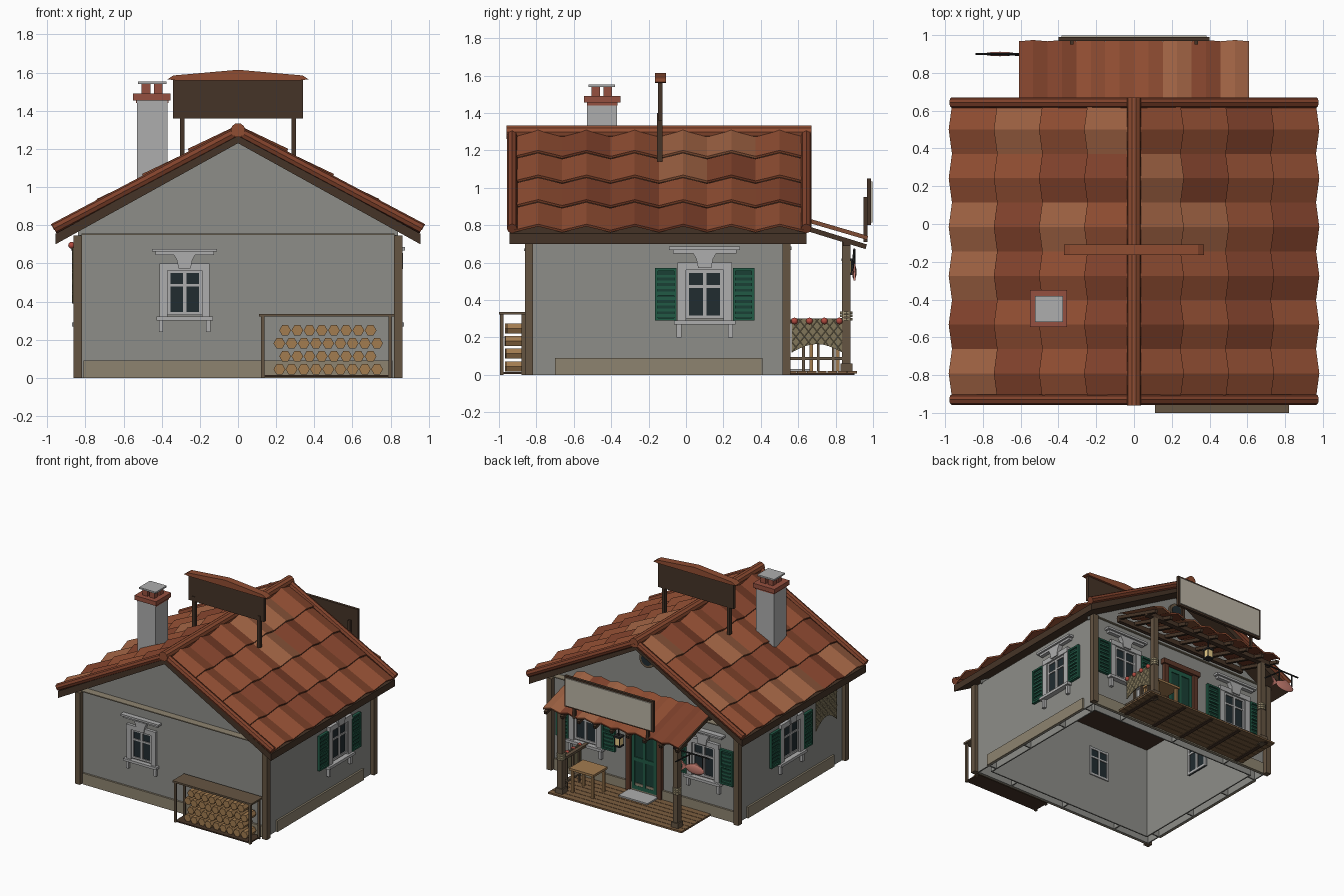
import bpy, bmesh, math, random
from mathutils import Matrix, Vector as V

if "Cube" in bpy.data.objects:
    bpy.data.objects.remove(bpy.data.objects["Cube"])
random.seed(4)
I = Matrix()
mats = {}
COL = dict(wall=(.27, .27, .25), trim=(.42, .42, .42), dark=(.06, .034, .02), wood=(.13, .09, .055),
           plank=(.2, .11, .05), tan=(.27, .23, .16), green=(.015, .1, .06), glass=(.015, .025, .03),
           tile0=(.28, .075, .032), tile1=(.22, .055, .025), tile2=(.34, .12, .055), black=(.02, .02, .02),
           brick=(.3, .08, .05), log=(.36, .2, .08), cream=(.5, .46, .38), red=(.45, .07, .05), shut=(.01, .05, .035),
           net=(.22, .18, .1), rope=(.36, .3, .18), lamp=(.8, .6, .25), fish=(.55, .2, .16), door=(.11, .04, .022))


def mat(c):
    if c not in mats:
        mats[c] = bpy.data.materials.new(c)
        mats[c].diffuse_color = (*COL[c], 1)
    return mats[c]


def mesh(name, vs, fs, col, M=I):
    me = bpy.data.meshes.new(name)
    me.from_pydata([M @ V(v) for v in vs], [], fs)
    bm = bmesh.new()
    bm.from_mesh(me)
    bmesh.ops.recalc_face_normals(bm, faces=bm.faces)
    bm.to_mesh(me)
    bm.free()
    me.materials.append(mat(col))
    ob = bpy.data.objects.new(name, me)
    bpy.context.collection.objects.link(ob)
    return ob


def boxes(name, col, items, M=I):
    vs, fs = [], []
    for x0, x1, y0, y1, z0, z1 in items:
        n = len(vs)
        vs += [(x, y, z) for z in (z0, z1) for x, y in ((x0, y0), (x1, y0), (x1, y1), (x0, y1))]
        fs += [[n + i for i in f] for f in ((0, 1, 2, 3), (4, 5, 6, 7), (0, 1, 5, 4), (1, 2, 6, 5), (2, 3, 7, 6), (3, 0, 4, 7))]
    return mesh(name, vs, fs, col, M)


def prism(name, col, pts, y0, y1, M=I):
    n = len(pts)
    vs = [(x, y, z) for y in (y0, y1) for x, z in pts]
    fs = [list(range(n)), list(range(n, 2 * n))] + [[i, (i + 1) % n, n + (i + 1) % n, n + i] for i in range(n)]
    return mesh(name, vs, fs, col, M)


def rods(name, col, segs, r, n=8, M=I):
    vs, fs = [], []
    for a, b in segs:
        a, b = V(a), V(b)
        q = (b - a).to_track_quat('Z', 'Y')
        k = len(vs)
        for p in (a, b):
            vs += [p + q @ V((r * math.cos(t * math.tau / n), r * math.sin(t * math.tau / n), 0)) for t in range(n)]
        fs += [list(range(k, k + n)), list(range(k + n, k + 2 * n))]
        fs += [[k + i, k + (i + 1) % n, k + n + (i + 1) % n, k + n + i] for i in range(n)]
    return mesh(name, vs, fs, col, M)


def ball(name, col, c, size):
    bpy.ops.mesh.primitive_uv_sphere_add(segments=12, ring_count=8, location=c)
    o = bpy.context.object
    o.name, o.scale = name, size
    o.data.materials.append(mat(col))
    bpy.ops.object.shade_smooth()


def tiles(name, o, along, down, cols, rows, amp=.036, lift=.016, seg=4):
    """Rows of waved overlapping tiles, one random tint per tile."""
    o, along, down = V(o), V(along), V(down)
    nrm = along.cross(down).normalized()
    nrm = nrm if nrm.z > 0 else -nrm
    wave = lambda i: amp * (.5 - .5 * math.cos(math.tau * i / seg))
    vs, fs, tint = [], [], []
    for r in range(rows):
        for c in range(cols):
            k, t = len(vs), random.choice((0, 0, 1, 2))
            for d, h in ((r, 0), (r + 1, lift), (r + 1, lift - .014)):
                vs += [o + along * (c + i / seg) + down * d + nrm * (h + wave(i)) for i in range(seg + 1)]
            for j in (0, seg + 1):
                for i in range(seg):
                    a = k + i + j
                    fs.append([a, a + 1, a + seg + 2, a + seg + 1])
                    tint.append(t)
    ob = mesh(name, vs, fs, 'tile0')
    ob.data.materials.append(mat('tile1'))
    ob.data.materials.append(mat('tile2'))
    for p, t in zip(ob.data.polygons, tint):
        p.material_index = t


def window(name, loc, deg, s=1, shutters=True):
    M = Matrix.Translation(loc) @ Matrix.Rotation(math.radians(deg), 4, 'Z') @ Matrix.Scale(s, 4)
    boxes(name + '_glass', 'glass', [(-.1, .1, -.004, .004, .1, .37), (-.1, .1, .07, .092, .1, .37)], M)
    boxes(name + '_frame', 'trim', [
        (-.145, -.1, -.022, .01, .09, .38), (.1, .145, -.022, .01, .09, .38), (-.145, .145, -.026, .01, .36, .4),
        (-.165, .165, -.04, .01, .068, .09), (-.15, -.125, -.025, .01, 0, .07), (.125, .15, -.025, .01, 0, .07),
        (-.19, .19, -.045, .01, .468, .485), (-.17, .17, -.03, .01, .45, .468),
        (-.1, -.083, -.012, .098, .1, .37), (.083, .1, -.012, .098, .1, .37), (-.1, .1, -.012, .098, .1, .118),
        (-.1, .1, -.012, .098, .345, .362), (-.01, .01, -.012, .098, .1, .36), (-.1, .1, -.012, .098, .265, .28)], M)
    prism(name + '_keystone', 'trim', [(-.035, .37), (.035, .37), (.045, .42), (.065, .455), (-.065, .455), (-.045, .42)], -.035, .01, M)
    if shutters:
        it = []
        for u in (-.265, .15):
            it += [(u, u + .014, -.022, 0, .09, .37), (u + .101, u + .115, -.022, 0, .09, .37)]
            it += [(u, u + .115, -.022, 0, z, z + .014) for z in (.09, .225, .356)]
            it += [(u + .01, u + .105, -.018, 0, .11 + .03 * i, .125 + .03 * i) for i in range(8)]
        boxes(name + '_shutter_slats', 'green', it, M)
        boxes(name + '_shutter_backs', 'shut', [(u + .005, u + .11, -.01, .005, .092, .368) for u in (-.265, .15)], M)


def net(name, w, h, M):
    """Fishing net: thin sagging sheet with diagonal ropes, in local x-z."""
    sag = lambda x: .25 * h * math.sin(math.pi * min(max(x / w, 0), 1))
    pts = [(w * i / 8, sag(w * i / 8)) for i in range(9)] + [(w, h), (0, h)]
    prism(name, 'net', pts, -.003, .003, M)
    segs = []
    for i in range(-6, 7):
        for s in (1, -1):
            run = []
            for j in range(25):
                z = h * j / 24
                x = w * i / 6 + z * .8 if s == 1 else w - w * i / 6 - z * .8
                if 0 <= x <= w and z >= sag(x):
                    run.append((x, -.004, z))
            if len(run) > 1:
                segs.append((run[0], run[-1]))
    rods(name + '_ropes', 'rope', segs, .002, 4, M)


# outer walls, inner skin with ribs between, ceiling, gables
boxes('outer_walls', 'wall', [(-.83, .83, -.825, -.815, 0, .75), (-.83, .83, .51, .52, 0, .75),
                              (-.83, -.82, -.815, .51, 0, .75), (.82, .83, -.815, .51, 0, .75)])
boxes('inner_walls', 'wall', [(-.76, .76, -.755, -.745, 0, .74), (-.76, .76, .44, .45, 0, .74),
                              (-.76, -.75, -.745, .44, 0, .74), (.75, .76, -.745, .44, 0, .74)])
boxes('wall_ribs', 'wall', [(x, x + .01, y, y + .06, 0, .74) for x in (-.5, 0, .5) for y in (-.815, .45)] +
      [(x, x + .06, y, y + .01, 0, .74) for x in (-.82, .76) for y in (-.7, -.3, .1, .41)])
boxes('ceiling', 'dark', [(-.82, .82, -.815, .51, .74, .748)])
for n, y in (('front', -.78), ('back', .46)):
    prism(n + '_gable', 'wall', [(-.84, .74), (.84, .74), (.84, .77), (0, 1.24), (-.84, .77)], y, y + .02)
boxes('wall_ledges', 'tan', [(-.82, .82, -.84, -.77, .748, .756), (-.82, .82, .47, .535, .748, .756)])
boxes('plinth', 'tan', [(-.81, .81, -.84, -.82, 0, .09), (-.81, .81, .515, .535, 0, .09)] +
      [(x, x + .02, -.7, .41, 0, .09) for x in (-.845, .825)])
boxes('corner_posts', 'wood', [(x, x + .045, y, y + .045, 0, .745) for x in (-.862, .817) for y in (-.862, .515)])

# main roof
for n, s in (('right', 1), ('left', -1)):
    prism(n + '_roof_boards', 'dark', [(0, 1.28), (s * .957, .755), (s * .957, .7), (0, 1.23)], -.945, .645)
    tiles(n + '_roof_tiles', (0, -.92, 1.286), (0, .2583, 0), (s * .239, 0, -.1315), 6, 4)
    rods(n + '_verge_tiles', 'tile1', [((0, y, 1.293), (s * .965, y, .782)) for y in (-.93, .643)], .028, 8)
rods('ridge_tile', 'tile0', [((0, -.96, 1.298), (0, .67, 1.298))], .038, 10)

# chimney
boxes('chimney_shaft', 'trim', [(-.53, -.37, -.53, -.37, .95, 1.46)])
boxes('chimney_brick_cap', 'brick', [(-.55, -.355, -.545, -.35, 1.455, 1.49), (-.535, -.365, -.53, -.365, 1.44, 1.455)] +
      [(x, x + .045, y, y + .045, 1.48, 1.54) for x in (-.505, -.44) for y in (-.505, -.44)])
boxes('chimney_lid', 'trim', [(-.525, -.375, -.52, -.38, 1.54, 1.553)])

# ridge sign board with little roof
boxes('ridge_sign', 'dark', [(-.34, .34, -.15, -.125, 1.36, 1.57)] +
      [(x, x + .025, -.155, -.125, 1.14, 1.4) for x in (-.305, .28)])
prism('ridge_sign_roof', 'tile0', [(-.37, 1.565), (-.34, 1.585), (0, 1.615), (.34, 1.585), (.37, 1.565), (.33, 1.56), (-.33, 1.56)], -.165, -.108)

# windows
window('front_window', (-.28, -.825, .24), 0, .9, False)
window('right_window', (.83, .1, .2), 90)
window('left_window', (-.83, -.15, .2), -90)
for n, x in (('back_right', .53), ('back_left', -.53)):
    window(n + '_window', (x, .52, .2), 180)
rods('round_gable_vent', 'wood', [((0, .47, 1.1), (0, .5, 1.1))], .07, 16)
rods('round_gable_glass', 'glass', [((0, .47, 1.1), (0, .505, 1.1))], .05, 16)

# door
boxes('door_frame', 'door', [(-.16, -.12, .51, .55, .02, .6), (.12, .16, .51, .55, .02, .6), (-.175, .175, .51, .56, .58, .62)])
boxes('door', 'shut', [(-.12, .12, .5, .53, .02, .58)])
boxes('door_boards', 'green', [(x, x + .025, .525, .537, .04, .57) for x in (-.11, -.013, .085)] +
      [(-.11, .11, .525, .537, z, z + .03) for z in (.04, .27, .54)])
boxes('door_step', 'trim', [(-.13, .13, .54, .68, .015, .032)])

# porch deck, posts and beams
boxes('porch_deck', 'plank', [(-.6, .6, .54 + .054 * i, .59 + .054 * i, .006, .02) for i in range(7)])
boxes('deck_joists', 'dark', [(x, x + .03, .54, .9, 0, .01) for x in (-.55, -.28, -.015, .25, .52)])
boxes('porch_posts', 'wood', [(x - .022, x + .022, .835, .88, .0, .72) for x in (-.52, .52)] +
      [(x - .032, x + .032, .825, .89, .015, .06) for x in (-.52, .52)])
rods('post_rope', 'rope', [((x, .857, z), (x, .857, z + .014)) for x in (-.52, .52) for z in (.29, .308, .326)], .034, 10)
boxes('porch_beam', 'dark', [(-.6, .6, .84, .88, .69, .725), (-.6, .6, .52, .55, .78, .82)])
for i in range(9):
    x = -.59 + i * .1475
    slope = Matrix.Translation((x, .55, .82)) @ Matrix.Rotation(-.3, 4, 'X')
    boxes('porch_rafter', 'dark', [(-.012, .012, -.03, .435, -.02, .006)], slope)
tiles('porch_roof_tiles', (-.61, .53, .85), (.1525, 0, 0), (0, .435, -.136), 8, 1, .022, .008)

# back sign on the porch roof
boxes('porch_sign_frame', 'dark', [(-.4, .4, .968, .99, .8, 1.05)] +
      [(x, x + .02, .95, .97, .71, .95) for x in (-.34, .32)])
boxes('porch_sign_panel', 'cream', [(-.385, .385, .985, .998, .815, 1.035)])

# porch railing with net and floats
boxes('side_railing', 'wood', [(.505, .535, .53, .85, .275, .295), (.505, .535, .53, .85, .08, .095)] +
      [(.512, .528, y, y + .015, .02, .28) for y in (.62, .7, .78)])
net('railing_net', .27, .18, Matrix.Translation((.545, .565, .12)) @ Matrix.Rotation(math.pi / 2, 4, 'Z'))
for y in (.58, .66, .74, .82):
    ball('net_float', 'red', (.55, y, .288), (.018,) * 3)

# table
boxes('table', 'log', [(.25, .47, .65, .83, .2, .218)] +
      [(x, x + .02, y, y + .02, .02, .2) for x in (.26, .44) for y in (.66, .8)])

# lantern
boxes('lantern_glass', 'lamp', [(-.022, .022, .84, .884, .545, .61)])
boxes('lantern_cage', 'black', [(-.028, .028, .834, .89, .535, .547), (-.03, .03, .832, .892, .608, .622), (-.004, .004, .858, .866, .62, .7)] +
      [(x, x + .005, y, y + .005, .54, .61) for x in (-.025, .02) for y in (.837, .882)])

# hanging fish sign
rods('fish_bracket', 'black', [((-.52, .9, .67), (-.84, .9, .67)), ((-.53, .89, .56), (-.68, .9, .67)),
                               ((-.66, .9, .67), (-.66, .9, .57)), ((-.78, .9, .67), (-.78, .9, .57))], .006, 6)
ball('fish_body', 'fish', (-.71, .9, .55), (.085, .012, .04))
prism('fish_fins', 'fish', [(-.64, .55), (-.585, .595), (-.6, .55), (-.585, .505)], .895, .905)
prism('fish_back_fin', 'fish', [(-.76, .58), (-.72, .605), (-.66, .575)], .895, .905)

# net hanging on the left wall
net('wall_net', .27, .3, Matrix.Translation((-.865, -.43, .39)) @ Matrix.Rotation(-math.pi / 2, 4, 'Z'))
for y in (-.44, -.56, -.69):
    ball('wall_net_float', 'red', (-.872, y, .695), (.018,) * 3)

# firewood shelter
boxes('firewood_shelter', 'wood', [(.11, .82, -1, -.85, .322, .336), (.12, .138, -.995, -.977, 0, .325), (.79, .808, -.995, -.977, 0, .325),
                                   (.12, .138, -.88, -.862, 0, .325), (.79, .808, -.88, -.862, 0, .325)])
boxes('firewood_base', 'dark', [(.13, .8, -.99, -.85, .004, .014)])
rods('firewood', 'log', [((.217 + .064 * i + .03 * (r % 2), -.97 + .015 * random.random(), .045 + .068 * r),
                          (.217 + .064 * i + .03 * (r % 2), -.85, .045 + .068 * r)) for r in range(4) for i in range(9 - r % 2)], .031, 6)

for m in bpy.data.materials:
    if m.users and not m.is_grease_pencil:
        m.use_nodes = True
        m.node_tree.nodes["Principled BSDF"].inputs["Base Color"].default_value = m.diffuse_color
